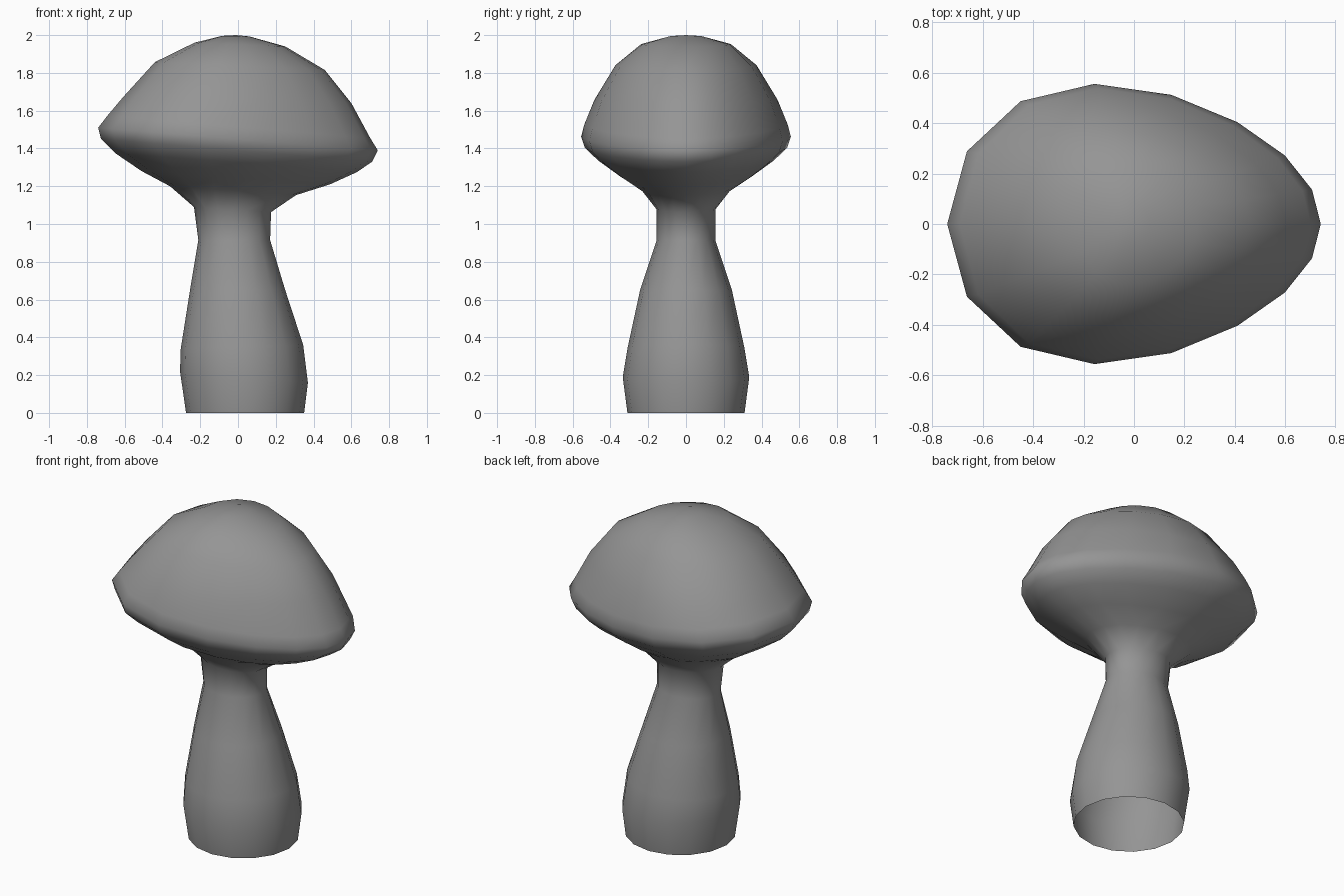
import bpy, bmesh
from math import sin, cos, pi

cube = bpy.data.objects.get("Cube")
if cube:
    bpy.data.objects.remove(cube, do_unlink=True)

grey = bpy.data.materials.new("plain grey")
grey.use_nodes = True
grey.diffuse_color = (0.3, 0.3, 0.3, 1)
grey.node_tree.nodes["Principled BSDF"].inputs["Base Color"].default_value = (0.3, 0.3, 0.3, 1)

SIDES = 16

# Rings from the foot up: left x, left z, right x, right z, half depth, egg shape
rings = [
    (-.275, 0, .35, 0, .31, 0),
    (-.307, .22, .37, .16, .335, 0),
    (-.303, .34, .345, .36, .308, 0),
    (-.254, .65, .25, .65, .243, 0),
    (-.21, .915, .17, .915, .155, 0),
    (-.233, 1.09, .175, 1.063, .155, 0),
    (-.36, 1.2, .307, 1.153, .24, .5),
    (-.51, 1.28, .487, 1.21, .35, .9),
    (-.65, 1.375, .63, 1.275, .46, 1),
    (-.725, 1.45, .71, 1.33, .53, 1),
    (-.74, 1.51, .74, 1.39, .55, 1),
    (-.69, 1.575, .70, 1.455, .533, 1),
    (-.61, 1.67, .60, 1.64, .48, 1),
    (-.44, 1.857, .46, 1.815, .373, .9),
    (-.23, 1.96, .25, 1.94, .243, .6),
    (-.085, 1.996, .06, 1.993, .085, .3),
]


def add_ring(bm, xl, zl, xr, zr, depth, egg):
    """Tilted ring, blunt on -x and narrowing towards +x when egg is 1."""
    mid, rad = (xl + xr) / 2, (xr - xl) / 2
    verts = []
    for i in range(SIDES):
        c, s = cos(2 * pi * i / SIDES), sin(2 * pi * i / SIDES)
        x = mid + rad * (c + .2 * egg * s * s)
        y = depth * s * (1 - egg * (.07 + .39 * c - .09 * c * c))
        z = zl + (zr - zl) * (x - xl) / (xr - xl)
        verts.append(bm.verts.new((x, y, z)))
    return verts


# Stem and cap as one skin, open at the foot
bm = bmesh.new()
loops = [add_ring(bm, *r) for r in rings]
for low, high in zip(loops, loops[1:]):
    for i in range(SIDES):
        j = (i + 1) % SIDES
        bm.faces.new((low[i], low[j], high[j], high[i]))
crown = bm.verts.new((-.01, 0, 2))
for i in range(SIDES):
    bm.faces.new((loops[-1][i], loops[-1][(i + 1) % SIDES], crown))
for face in bm.faces:
    face.smooth = True

mesh = bpy.data.meshes.new("mushroom")
bm.to_mesh(mesh)
bm.free()
mesh.materials.append(grey)
mushroom = bpy.data.objects.new("mushroom", mesh)
bpy.context.collection.objects.link(mushroom)
